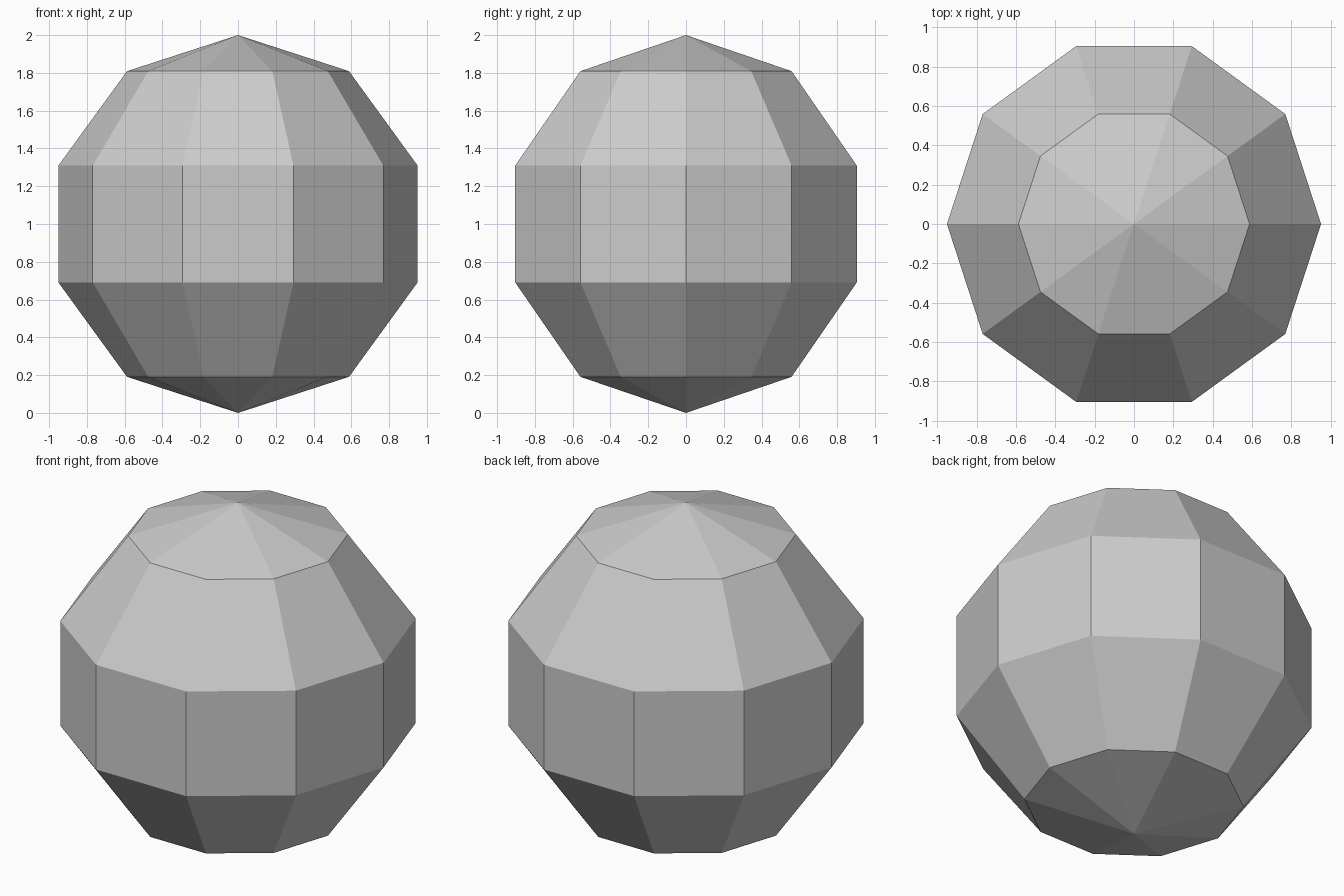
import bpy, bmesh
from math import sin, cos, pi

if "Cube" in bpy.data.objects:
    bpy.data.objects.remove(bpy.data.objects["Cube"])

SEGMENTS, RINGS, RADIUS = 10, 5, 1.0

# Faceted ball: latitude rings with a corner on the +x axis, closed by two poles
bm = bmesh.new()
bottom = bm.verts.new((0, 0, 0))
top = bm.verts.new((0, 0, 2 * RADIUS))
rings = []
for i in range(1, RINGS):
    lat = pi * i / RINGS
    r, z = RADIUS * sin(lat), RADIUS * (1 - cos(lat))
    rings.append([bm.verts.new((r * cos(2 * pi * k / SEGMENTS),
                                r * sin(2 * pi * k / SEGMENTS), z))
                  for k in range(SEGMENTS)])

for k in range(SEGMENTS):
    n = (k + 1) % SEGMENTS
    bm.faces.new((bottom, rings[0][n], rings[0][k]))
    bm.faces.new((top, rings[-1][k], rings[-1][n]))
    for lower, upper in zip(rings, rings[1:]):
        bm.faces.new((lower[k], lower[n], upper[n], upper[k]))

bmesh.ops.recalc_face_normals(bm, faces=bm.faces)
mesh = bpy.data.meshes.new("faceted_ball")
bm.to_mesh(mesh)
bm.free()
bpy.context.collection.objects.link(bpy.data.objects.new("faceted_ball", mesh))
